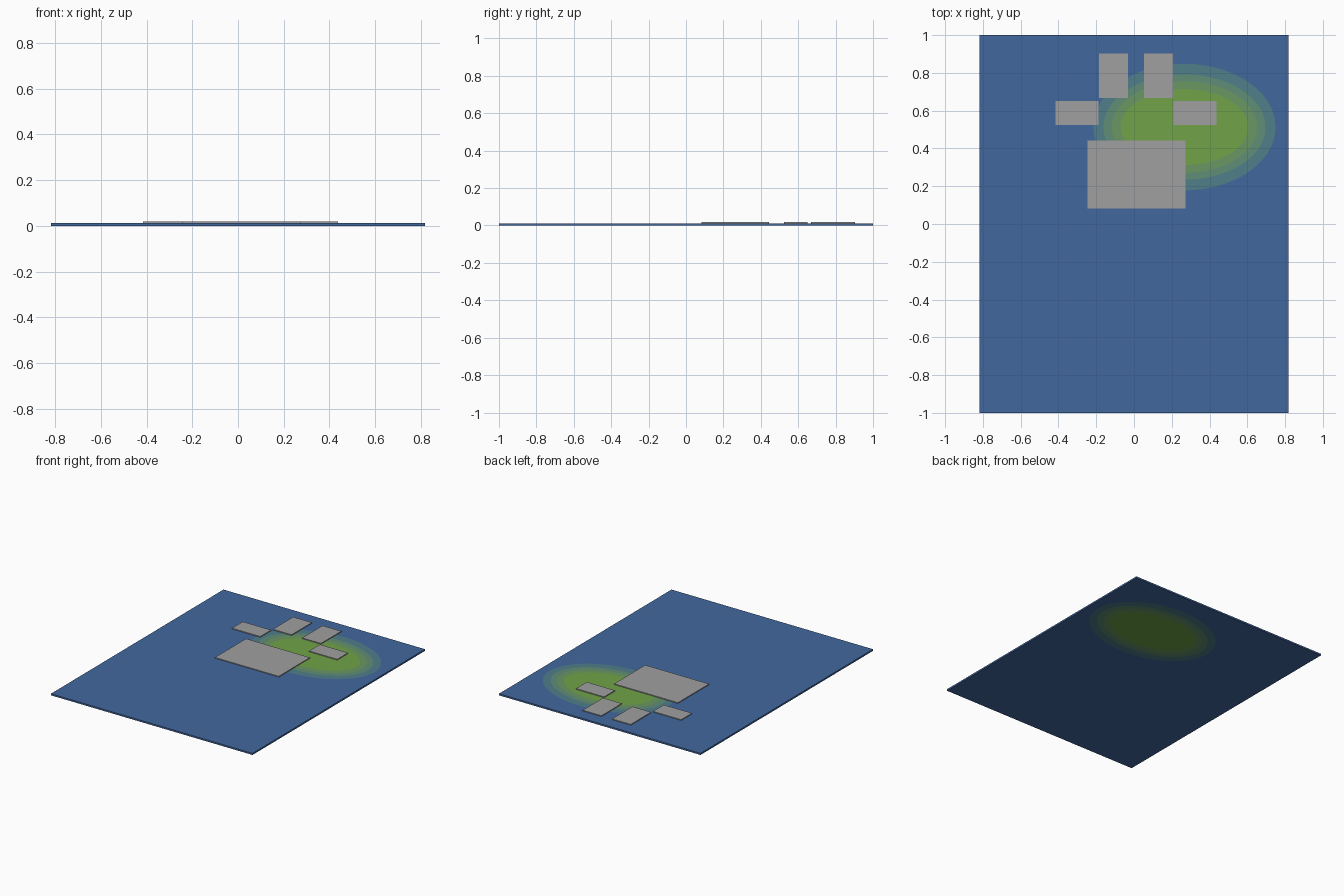
import bpy, bmesh, math

if "Cube" in bpy.data.objects:
    bpy.data.objects.remove(bpy.data.objects["Cube"])

def srgb(*rgb):
    f = lambda v: v / 12.92 if v <= 0.04045 else ((v + 0.055) / 1.055) ** 2.4
    return [f(v / 255) for v in rgb] + [1.0]

def material(name, rgb):
    m = bpy.data.materials.new(name)
    m.diffuse_color = srgb(*rgb)
    m.use_nodes = True
    m.node_tree.nodes["Principled BSDF"].inputs["Base Color"].default_value = m.diffuse_color
    return m

GREEN = material("green", (113, 163, 72))
RING1 = material("inner_ring_green", (106, 151, 98))
RING2 = material("middle_ring_green", (96, 141, 118))
RING3 = material("outer_ring_teal", (80, 126, 138))
BLUE = material("blue", (65, 104, 158))
GREY = material("grey", (160, 160, 160))

def make(name, bm, mats):
    bmesh.ops.recalc_face_normals(bm, faces=bm.faces)
    me = bpy.data.meshes.new(name)
    bm.to_mesh(me)
    bm.free()
    for m in mats:
        me.materials.append(m)
    ob = bpy.data.objects.new(name, me)
    bpy.context.collection.objects.link(ob)
    return ob

# Base panel: concentric oval patches cut into both large faces
W, L, T = 0.818, 1.0, 0.012
CX, CY = 0.267, 0.513
OVALS = [(0.338, 0.201), (0.385, 0.243), (0.43, 0.278), (0.483, 0.335)]
angles = [2 * math.pi * i / 64 for i in range(64)]
angles += [math.atan2(sy * L - CY, sx * W - CX) % (2 * math.pi)
           for sx in (-1, 1) for sy in (-1, 1)]   # exact panel corners
angles.sort()
N = len(angles)

def oval_point(a, rx, ry):
    r = 1 / math.hypot(math.cos(a) / rx, math.sin(a) / ry)
    return CX + r * math.cos(a), CY + r * math.sin(a)

def edge_point(a):
    c, s = math.cos(a), math.sin(a)
    tx = ((W if c > 0 else -W) - CX) / c if abs(c) > 1e-9 else 1e9
    ty = ((L if s > 0 else -L) - CY) / s if abs(s) > 1e-9 else 1e9
    t = min(tx, ty)
    return CX + t * c, CY + t * s

bm = bmesh.new()
rims = []
for z in (0, T):
    loops = [[bm.verts.new((*oval_point(a, *o), z)) for a in angles] for o in OVALS]
    loops.append([bm.verts.new((*edge_point(a), z)) for a in angles])
    bm.faces.new(loops[0]).material_index = 0
    for k in range(len(loops) - 1):
        for i in range(N):
            j = (i + 1) % N
            f = bm.faces.new((loops[k][i], loops[k][j], loops[k + 1][j], loops[k + 1][i]))
            f.material_index = k + 1
    rims.append(loops[-1])
for i in range(N):
    j = (i + 1) % N
    f = bm.faces.new((rims[0][i], rims[0][j], rims[1][j], rims[1][i]))
    f.material_index = 4
make("base_panel", bm, [GREEN, RING1, RING2, RING3, BLUE])

# Raised grey plates, sunk slightly into the panel
def plate(name, x0, x1, y0, y1, z0=0.002, z1=0.018):
    bm = bmesh.new()
    bmesh.ops.create_cube(bm, size=1)
    for v in bm.verts:
        v.co = (x1 if v.co.x > 0 else x0, y1 if v.co.y > 0 else y0,
                z1 if v.co.z > 0 else z0)
    make(name, bm, [GREY])

plate("main_plate", -0.245, 0.273, 0.083, 0.443)
for side, s in (("left", -1), ("right", 1)):
    mid = 0.011
    xs = sorted((mid + s * 0.043, mid + s * 0.195))
    plate(side + "_upper_plate", *xs, 0.667, 0.903)
    xs = sorted((mid + s * 0.198, mid + s * 0.427))
    plate(side + "_side_plate", *xs, 0.525, 0.65)
